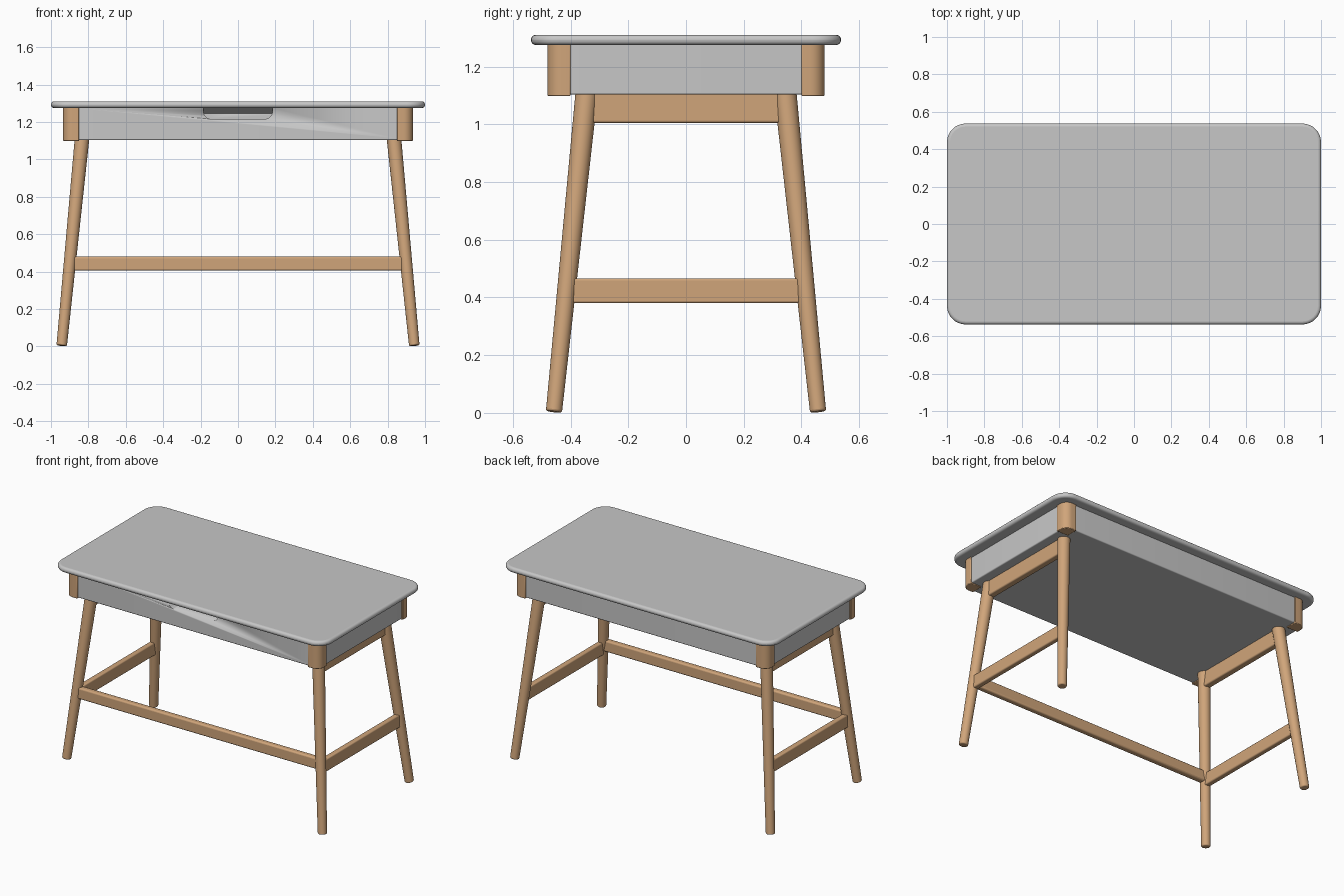
import bpy, bmesh, math
from mathutils import Vector

if "Cube" in bpy.data.objects:
    bpy.data.objects.remove(bpy.data.objects["Cube"])


def material(name, rgb):
    m = bpy.data.materials.new(name)
    m.use_nodes = True
    m.diffuse_color = (*rgb, 1)
    m.node_tree.nodes["Principled BSDF"].inputs["Base Color"].default_value = (*rgb, 1)
    return m


GREY = material("light grey paint", (0.57, 0.57, 0.57))
WOOD = material("pale wood", (0.63, 0.376, 0.195))


def finish(bm, name, mat, bevel=0, segments=3):
    bmesh.ops.recalc_face_normals(bm, faces=bm.faces)
    mesh = bpy.data.meshes.new(name)
    bm.to_mesh(mesh)
    bm.free()
    mesh.materials.append(mat)
    ob = bpy.data.objects.new(name, mesh)
    bpy.context.collection.objects.link(ob)
    if bevel:
        mod = ob.modifiers.new("soft edges", "BEVEL")
        mod.width, mod.segments = bevel, segments
        mod.limit_method, mod.angle_limit = "ANGLE", math.radians(40)
    bpy.ops.object.select_all(action="DESELECT")
    ob.select_set(True)
    bpy.context.view_layer.objects.active = ob
    bpy.ops.object.shade_smooth_by_angle(angle=math.radians(35))
    return ob


def rounded_outline(a0, a1, b0, b1, radii, steps=8):
    """Rectangle outline; radii run counter-clockwise from the low-low corner."""
    corners = [(a0, b0, 1, 1), (a1, b0, -1, 1), (a1, b1, -1, -1), (a0, b1, 1, -1)]
    points = []
    for k, ((a, b, sa, sb), r) in enumerate(zip(corners, radii)):
        if not r:
            points.append((a, b))
            continue
        for i in range(steps + 1):
            t = math.pi + (k + i / steps) * math.pi / 2
            points.append((a + sa * r + r * math.cos(t), b + sb * r + r * math.sin(t)))
    return points


def prism(points, offset):
    bm = bmesh.new()
    face = bm.faces.new([bm.verts.new(p) for p in points])
    new = bmesh.ops.extrude_face_region(bm, geom=[face])["geom"]
    bmesh.ops.translate(bm, verts=[v for v in new if isinstance(v, bmesh.types.BMVert)], vec=offset)
    return bm


def slab(name, x, y, z0, z1, radii, mat, bevel, segments=3):
    pts = [(a, b, z0) for a, b in rounded_outline(*x, *y, radii)]
    return finish(prism(pts, (0, 0, z1 - z0)), name, mat, bevel, segments)


# Table top with rounded corners and a bullnose edge
slab("table_top", (-1, 1), (-0.537, 0.537), 1.275, 1.31, [0.1] * 4, GREY, 0.0165, 5)

# Drawer case with a finger pull cut in the front
case = slab("drawer_case", (-0.926, 0.926), (-0.472, 0.472), 1.103, 1.28, [0.05] * 4, GREY, 0.006)
pull = [(x, -0.52, z) for x, z in rounded_outline(-0.185, 0.185, 1.215, 1.3, [0.045, 0.045, 0, 0])]
cutter = finish(prism(pull, (0, 0.11, 0)), "pull_cutter", GREY)
cutter.hide_render = True
cutter.hide_viewport = True
cutter.display_type = "WIRE"
cut = case.modifiers.new("finger pull", "BOOLEAN")
cut.object, cut.operation, cut.solver = cutter, "DIFFERENCE", "EXACT"

# Sloped underside inside the finger pull
wedge = [(-0.185, -0.468, 1.274), (-0.185, -0.41, 1.245), (-0.185, -0.41, 1.278), (-0.185, -0.468, 1.278)]
finish(prism(wedge, (0.37, 0, 0)), "pull_slope", GREY)


def leg_centre(sx, sy, z):
    t = z / 1.1
    return Vector((sx * (0.943 - 0.108 * t), sy * (0.458 - 0.113 * t), z))


def leg(name, sx, sy):
    low, high = leg_centre(sx, sy, 0.004), leg_centre(sx, sy, 1.125)
    axis = high - low
    bm = bmesh.new()
    bmesh.ops.create_cone(bm, cap_ends=True, segments=32, radius1=0.028, radius2=0.039, depth=axis.length)
    turn = axis.to_track_quat("Z", "Y").to_matrix().to_4x4()
    turn.translation = (low + high) / 2
    bmesh.ops.transform(bm, matrix=turn, verts=bm.verts)
    finish(bm, name, WOOD, 0.007)


# Corner posts and splayed legs
for sx, side in ((1, "left"), (-1, "right")):
    for sy, end in ((-1, "front"), (1, "back")):
        xs = sorted((sx * 0.85, sx * 0.935))
        ys = sorted((sy * 0.4, sy * 0.48))
        outer = {(-1, -1): 0, (1, -1): 1, (1, 1): 2, (-1, 1): 3}[sx, sy]
        radii = [0.05 if i == outer else 0 for i in range(4)]
        slab(f"{end}_{side}_corner_post", xs, ys, 1.098, 1.28, radii, WOOD, 0.004, 2)
        leg(f"{end}_{side}_leg", sx, sy)

    # Side apron under the case and lower side stretcher
    for name, z0, z1, thick in (("apron", 1.005, 1.11, 0.044), ("stretcher", 0.38, 0.466, 0.036)):
        c = leg_centre(sx, 1, (z0 + z1) / 2)
        slab(f"{side}_{name}", (c.x - thick / 2, c.x + thick / 2), (-c.y, c.y), z0, z1, [0] * 4, WOOD, 0.008)

# Long stretcher between the front legs
c = leg_centre(1, -1, 0.442)
slab("front_stretcher", (-c.x, c.x), (c.y - 0.02, c.y + 0.02), 0.405, 0.48, [0] * 4, WOOD, 0.01)
